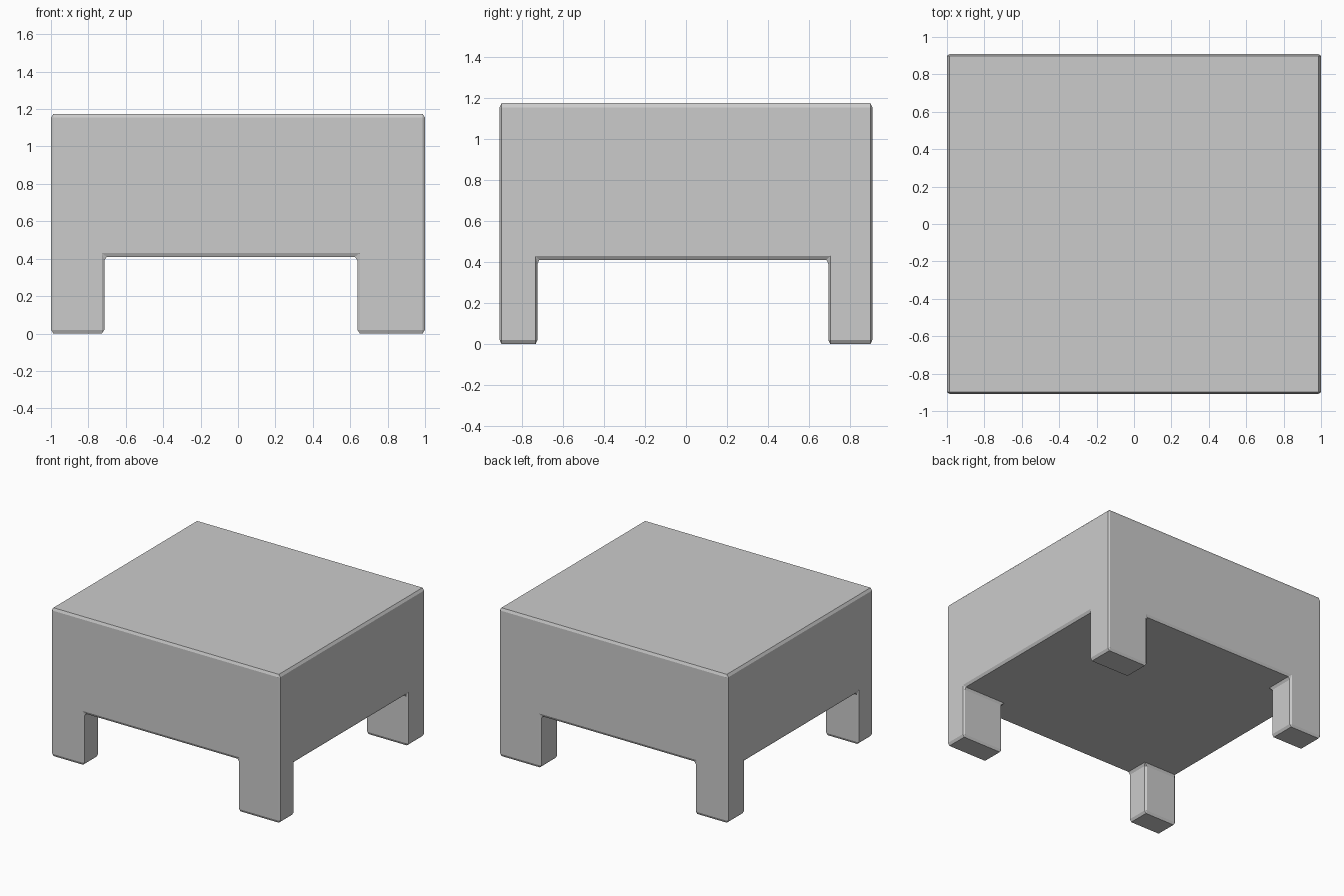
import bpy, bmesh
from mathutils import Vector

if "Cube" in bpy.data.objects:
    bpy.data.objects.remove(bpy.data.objects["Cube"])

# Grid lines that divide the block into body and leg cells
X = [-1.0, -0.715, 0.638, 1.0]
Y = [-0.908, -0.724, 0.694, 0.908]
Z = [0.0, 0.41, 1.174]
BEVEL = Vector((0.013, 0.009, 0.02))   # chamfer size along each axis


def solid(i, j, k):
    """Upper layer is full, lower layer only has the four corner legs."""
    if not (0 <= i < 3 and 0 <= j < 3 and 0 <= k < 2):
        return False
    return k == 1 or (i != 1 and j != 1)


# Body and legs as one shell, in units where the chamfer is 1 wide
bm = bmesh.new()
verts = {}


def vert(c):
    if c not in verts:
        verts[c] = bm.verts.new((X[c[0]] / BEVEL.x, Y[c[1]] / BEVEL.y, Z[c[2]] / BEVEL.z))
    return verts[c]


for i in range(3):
    for j in range(3):
        for k in range(2):
            if not solid(i, j, k):
                continue
            for axis in range(3):
                for side in (0, 1):
                    n = [i, j, k]
                    n[axis] += 2 * side - 1
                    if solid(*n):
                        continue
                    corners = []
                    for a, b in ((0, 0), (1, 0), (1, 1), (0, 1)):
                        c = [i, j, k]
                        c[axis] += side
                        c[(axis + 1) % 3] += a
                        c[(axis + 2) % 3] += b
                        corners.append(vert(tuple(c)))
                    bm.faces.new(corners if side else corners[::-1])

# Merge coplanar faces so only real edges remain
bmesh.ops.dissolve_limit(bm, angle_limit=0.02, verts=bm.verts[:], edges=bm.edges[:])
bmesh.ops.recalc_face_normals(bm, faces=bm.faces[:])

mesh = bpy.data.meshes.new("footstool")
bm.to_mesh(mesh)
bm.free()
stool = bpy.data.objects.new("footstool", mesh)
bpy.context.collection.objects.link(stool)
stool.scale = BEVEL

# Single flat chamfer on all edges
mod = stool.modifiers.new("chamfer", 'BEVEL')
mod.width = 1.0
mod.segments = 1
mod.limit_method = 'ANGLE'
mod.use_clamp_overlap = False
